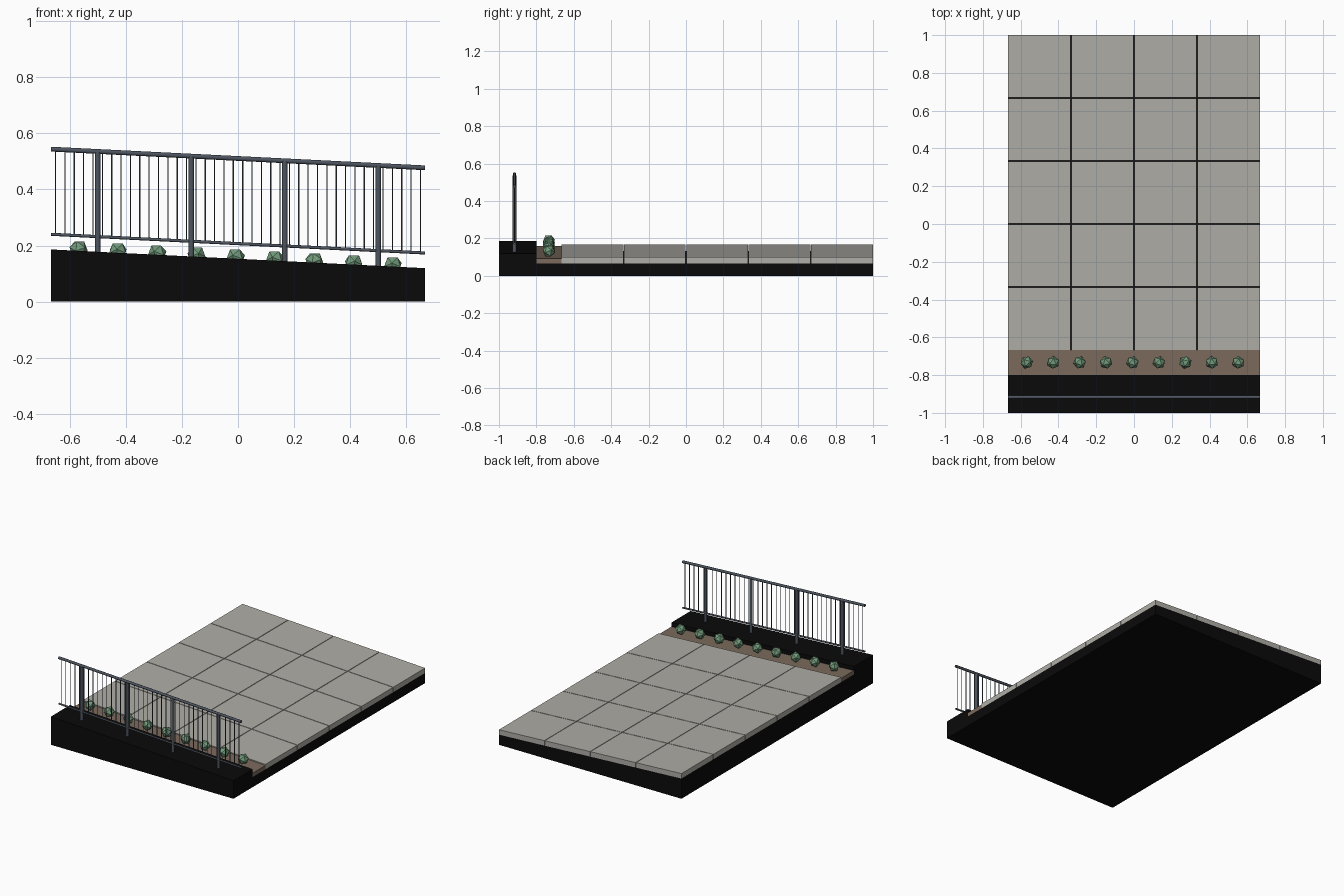
import bpy, bmesh, math, random
from mathutils import Matrix, Vector

if "Cube" in bpy.data.objects:
    bpy.data.objects.remove(bpy.data.objects["Cube"])

random.seed(4)
SLOPE = -0.05          # everything falls gently towards +x
W = 2 / 3              # half width


def material(name, rgb):
    m = bpy.data.materials.new(name)
    m.diffuse_color = (*rgb, 1)
    m.use_nodes = True
    m.node_tree.nodes["Principled BSDF"].inputs["Base Color"].default_value = m.diffuse_color
    return m


BLACK = material("black_concrete", (0.003, 0.003, 0.003))
STONE = material("grey_paving", (0.43, 0.42, 0.385))
EARTH = material("brown_soil", (0.2, 0.145, 0.108))
STEEL = material("dark_steel", (0.075, 0.09, 0.115))
GREEN = material("leaf_green", (0.17, 0.33, 0.2))


def finish(name, bm, mat):
    bmesh.ops.recalc_face_normals(bm, faces=bm.faces)
    me = bpy.data.meshes.new(name)
    bm.to_mesh(me)
    bm.free()
    me.materials.append(mat)
    ob = bpy.data.objects.new(name, me)
    bpy.context.collection.objects.link(ob)
    return ob


def add_box(bm, x0, x1, y0, y1, z0, z1, flat_bottom=False):
    """Box whose top (and usually bottom) follows the slope; z given at x = 0."""
    made = bmesh.ops.create_cube(bm, size=1)["verts"]
    for v in made:
        top = v.co.z > 0
        x = x1 if v.co.x > 0 else x0
        y = y1 if v.co.y > 0 else y0
        z = z1 if top else z0
        v.co = (x, y, z if flat_bottom and not top else z + SLOPE * x)


def box(name, mat, *dims, flat_bottom=False):
    bm = bmesh.new()
    add_box(bm, *dims, flat_bottom=flat_bottom)
    return finish(name, bm, mat)


def add_tube(bm, a, b, r, sides):
    """Upright or lengthwise tube, sheared to follow the slope."""
    a, b = Vector(a), Vector(b)
    d = b - a
    rot = d.to_track_quat("Z", "Y").to_matrix().to_4x4()
    made = bmesh.ops.create_cone(bm, cap_ends=True, segments=sides, radius1=r, radius2=r,
                                 depth=d.length, matrix=Matrix.Translation((a + b) / 2) @ rot)["verts"]
    for v in made:
        v.co.z += SLOPE * v.co.x


def smooth(ob):
    bpy.ops.object.select_all(action="DESELECT")
    ob.select_set(True)
    bpy.context.view_layer.objects.active = ob
    bpy.ops.object.shade_smooth_by_angle(angle=math.radians(50))


# Foundation, kerb and planting strip
box("base", BLACK, -W, W, -0.8, 1, 0, 0.1, flat_bottom=True)
box("kerb", BLACK, -W, W, -1, -0.8, 0, 0.153, flat_bottom=True)
box("soil_strip", EARTH, -W, W, -0.8, -W, 0.1, 0.126)

# Paving slabs with narrow open joints
bm = bmesh.new()
g = 0.002
for i in range(4):
    for j in range(5):
        x, y = -W + i / 3, -W + j / 3
        add_box(bm, x + g * (i > 0), x + 1 / 3 - g * (i < 3),
                y + g * (j > 0), y + 1 / 3 - g * (j < 4), 0.1, 0.133)
finish("paving_slabs", bm, STONE)

# Railing
RY, TOP, LOW = -0.917, 0.5105, 0.207
for name, z, r in (("top_rail", TOP, 0.0085), ("bottom_rail", LOW, 0.0055)):
    bm = bmesh.new()
    add_tube(bm, (-W, RY, z), (W, RY, z), r, 12)
    smooth(finish(name, bm, STEEL))

bm = bmesh.new()
for x in (-0.5, -1 / 6, 1 / 6, 0.5):
    add_tube(bm, (x, RY, 0.15), (x, RY, TOP), 0.01, 12)
smooth(finish("railing_posts", bm, STEEL))

bm = bmesh.new()
for i in range(40):
    x = -W + (i + 0.5) / 30
    add_tube(bm, (x, RY, LOW), (x, RY, TOP), 0.0024, 6)
smooth(finish("balusters", bm, STEEL))

# Faceted shrubs, each resting on a flat facet
for i in range(9):
    x = -0.568 + 0.14 * i
    bm = bmesh.new()
    bmesh.ops.create_icosphere(bm, subdivisions=1, radius=0.034)
    bm.faces.ensure_lookup_table()
    bm.normal_update()
    turn = bm.faces[0].normal.rotation_difference(Vector((0, 0, 1))).to_matrix().to_4x4()
    place = Matrix.Translation((x, -0.733, 0.126 + SLOPE * x + 0.033))
    spin = Matrix.Rotation(random.uniform(0, math.tau), 4, "Z")
    bm.transform(place @ spin @ turn)
    finish(f"shrub_{i + 1}", bm, GREEN)
